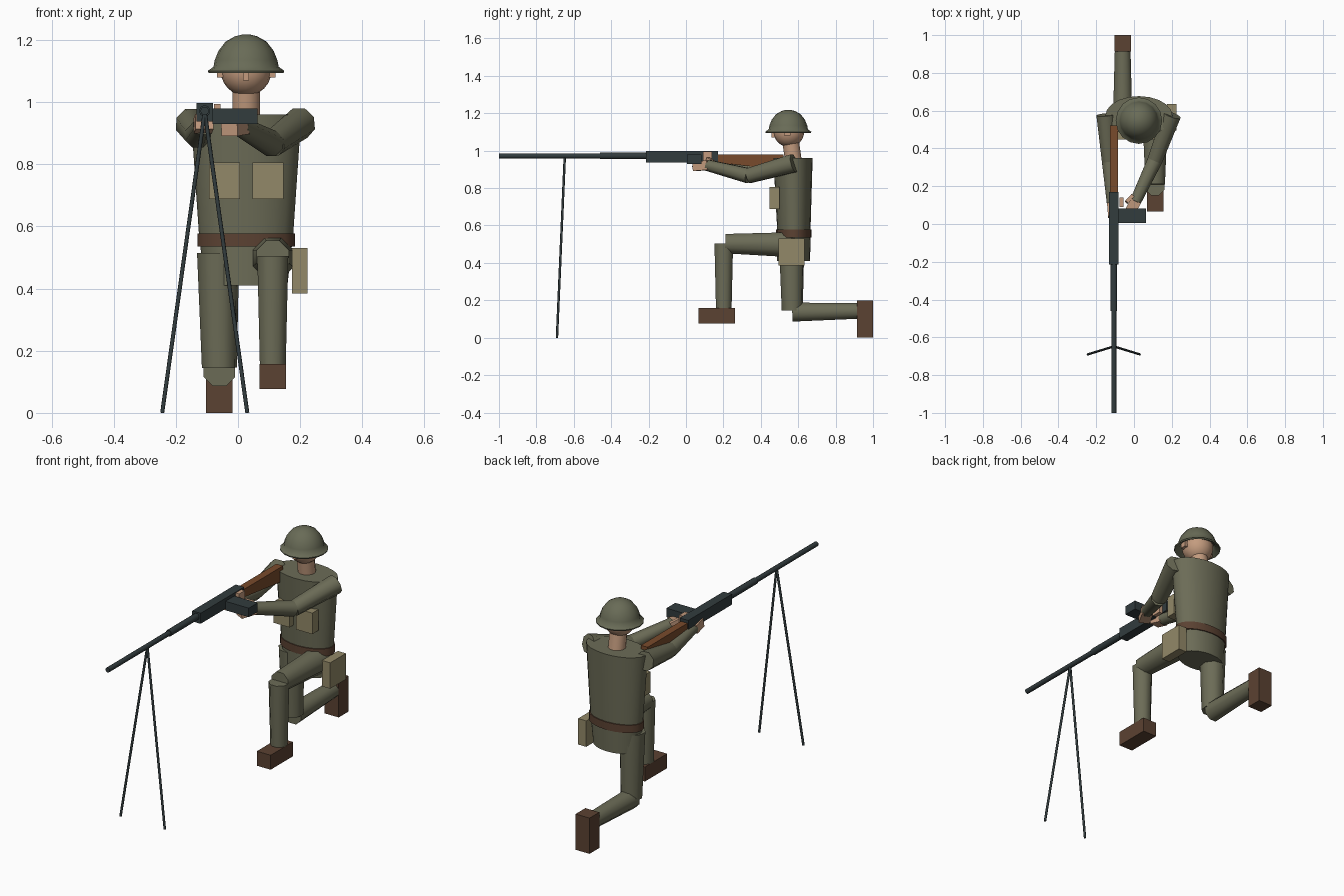
import bpy, bmesh, math
from mathutils import Vector, Matrix

if "Cube" in bpy.data.objects:
    bpy.data.objects.remove(bpy.data.objects["Cube"])


def material(name, rgb):
    m = bpy.data.materials.new(name)
    m.diffuse_color = (*rgb, 1)
    m.use_nodes = True
    m.node_tree.nodes["Principled BSDF"].inputs["Base Color"].default_value = m.diffuse_color
    return m


CLOTH = material("olive cloth", (0.15, 0.15, 0.095))
STEEL = material("helmet green", (0.14, 0.147, 0.094))
CANVAS = material("khaki canvas", (0.29, 0.25, 0.138))
SKIN = material("skin", (0.55, 0.33, 0.21))
METAL = material("gun metal", (0.032, 0.045, 0.048))
WOOD = material("stock wood", (0.19, 0.07, 0.025))
LEATHER = material("brown leather", (0.105, 0.054, 0.032))


def finish(name, bm, mat, smooth=True):
    bmesh.ops.recalc_face_normals(bm, faces=bm.faces)
    me = bpy.data.meshes.new(name)
    bm.to_mesh(me)
    bm.free()
    me.materials.append(mat)
    if smooth:
        me.polygons.foreach_set("use_smooth", [True] * len(me.polygons))
        me.set_sharp_from_angle(angle=math.radians(50))
    ob = bpy.data.objects.new(name, me)
    bpy.context.collection.objects.link(ob)
    return ob


def box(name, x, y, z, mat):
    """Axis-aligned box from (min, max) ranges."""
    bm = bmesh.new()
    bmesh.ops.create_cube(bm, size=1)
    for v in bm.verts:
        v.co = [(a + b) / 2 + c * (b - a) for (a, b), c in zip((x, y, z), v.co)]
    return finish(name, bm, mat, False)


def aimed(a, b):
    """Frame whose z axis runs from a to b, placed midway."""
    a, b = Vector(a), Vector(b)
    return Matrix.Translation((a + b) / 2) @ (b - a).to_track_quat('Z', 'Y').to_matrix().to_4x4()


def tube(name, a, b, r1, r2, mat, sides=8):
    """Tapered cylinder from a to b with flats facing the axes."""
    bm = bmesh.new()
    bmesh.ops.create_cone(bm, cap_ends=True, segments=sides, radius1=r1, radius2=r2,
                          depth=(Vector(b) - Vector(a)).length,
                          matrix=aimed(a, b) @ Matrix.Rotation(math.pi / sides, 4, 'Z'))
    return finish(name, bm, mat)


def slab(name, a, b, w, h, mat):
    """Box stretched from a to b."""
    bm = bmesh.new()
    length = (Vector(b) - Vector(a)).length
    bmesh.ops.create_cube(bm, size=1, matrix=aimed(a, b) @ Matrix.Diagonal((w, h, length, 1)))
    return finish(name, bm, mat, False)


def loft(name, cx, rings, mat, sides=20):
    """Stack of ellipses (centre y, z, half width, half depth)."""
    bm = bmesh.new()
    prev = None
    for cy, z, rx, ry in rings:
        ring = [bm.verts.new((cx + rx * math.cos(t), cy + ry * math.sin(t), z))
                for t in (2 * math.pi * i / sides for i in range(sides))]
        if prev:
            for i in range(sides):
                j = (i + 1) % sides
                bm.faces.new((prev[i], prev[j], ring[j], ring[i]))
        else:
            bm.faces.new(ring)
        prev = ring
    bm.faces.new(prev)
    return finish(name, bm, mat)


CX = 0.026  # body centre line

# Body
loft("torso", CX, [(0.577, 0.55, 0.15, 0.088), (0.572, 0.96, 0.178, 0.105)], CLOTH)
loft("pelvis", CX, [(0.575, 0.41, 0.133, 0.088), (0.577, 0.56, 0.15, 0.09)], CLOTH)
loft("belt", CX, [(0.577, 0.535, 0.157, 0.095), (0.577, 0.578, 0.157, 0.095)], LEATHER)
tube("neck", (CX, 0.575, 0.94), (CX, 0.558, 1.06), 0.046, 0.046, SKIN, 12)

# Head with nose and ears
bm = bmesh.new()
bmesh.ops.create_uvsphere(bm, u_segments=16, v_segments=12, radius=0.082,
                          matrix=Matrix.Translation((CX, 0.55, 1.102)))
finish("head", bm, SKIN)
box("nose", (CX - 0.01, CX + 0.01), (0.458, 0.485), (1.07, 1.1), SKIN)
for side, s in (("left", 1), ("right", -1)):
    a, b = sorted((CX + s * 0.073, CX + s * 0.094))
    box(side + "_ear", (a, b), (0.525, 0.56), (1.08, 1.115), SKIN)

# Helmet: hollow underside, flared rim, dome
loft("helmet", CX, [(0.547, y, r, r) for r, y in
                    ((0.086, 1.125), (0.097, 1.106), (0.121, 1.094), (0.123, 1.101),
                     (0.105, 1.114), (0.101, 1.135), (0.089, 1.165), (0.066, 1.195),
                     (0.036, 1.212), (0.012, 1.218))], STEEL, 16)

# Pouches and hip bag
box("right_chest_pouch", (-0.093, 0.006), (0.447, 0.5), (0.688, 0.806), CANVAS)
box("left_chest_pouch", (0.046, 0.147), (0.447, 0.5), (0.688, 0.806), CANVAS)
box("hip_bag", (0.174, 0.224), (0.495, 0.634), (0.385, 0.53), CANVAS)

# Left leg, foot forward
tube("left_thigh", (0.112, 0.58, 0.497), (0.112, 0.21, 0.503), 0.073, 0.056, CLOTH)
tube("left_shin", (0.112, 0.202, 0.505), (0.112, 0.202, 0.15), 0.054, 0.045, CLOTH)
box("left_boot", (0.07, 0.155), (0.067, 0.263), (0.077, 0.158), LEATHER)

# Right leg, knee down
tube("right_thigh", (-0.064, 0.565, 0.515), (-0.06, 0.568, 0.145), 0.07, 0.058, CLOTH)
tube("right_shin", (-0.06, 0.568, 0.137), (-0.06, 0.92, 0.143), 0.055, 0.045, CLOTH)
box("right_boot", (-0.103, -0.017), (0.914, 1.0), (0.0, 0.2), LEATHER)

# Arms and hands: shoulder, elbow, wrist, fingertips
for side, s, e, w, f in (
        ("left", (0.2, 0.578, 0.933), (0.11, 0.335, 0.866), (0.006, 0.115, 0.922), (-0.028, 0.048, 0.916)),
        ("right", (-0.15, 0.578, 0.93), (-0.13, 0.33, 0.893), (-0.113, 0.1, 0.925), (-0.108, 0.04, 0.938))):
    tube(side + "_upper_arm", s, e, 0.053, 0.043, CLOTH)
    tube(side + "_forearm", e, w, 0.043, 0.032, CLOTH)
    slab(side + "_hand", Vector(w).lerp(Vector(f), -0.15), f, 0.058, 0.05, SKIN)
slab("left_thumb", (-0.008, 0.15, 0.935), (-0.04, 0.115, 0.955), 0.02, 0.02, SKIN)
box("right_thumb", (-0.078, -0.056), (0.09, 0.14), (0.93, 0.995), SKIN)

# Gun
GX = -0.107
tube("barrel", (GX, -1.0, 0.972), (GX, -0.4, 0.972), 0.0135, 0.0135, METAL, 12)
tube("barrel_jacket", (GX, -0.46, 0.972), (GX, -0.2, 0.972), 0.018, 0.018, METAL, 12)
box("receiver", (-0.133, -0.081), (-0.215, 0.17), (0.938, 0.997), METAL)
box("side_magazine", (-0.082, 0.063), (0.005, 0.083), (0.93, 0.98), METAL)
stock = box("stock", (-0.128, -0.086), (0.16, 0.522), (0.938, 0.98), WOOD)
for v in stock.data.vertices:  # deeper toward the butt
    if v.co.y > 0.4 and v.co.z < 0.95:
        v.co.z = 0.895

# Bipod
for side, x in (("left", 0.03), ("right", -0.244)):
    tube(side + "_bipod_leg", (GX, -0.648, 0.97), (x, -0.69, 0.0), 0.0065, 0.0065, METAL, 8)
